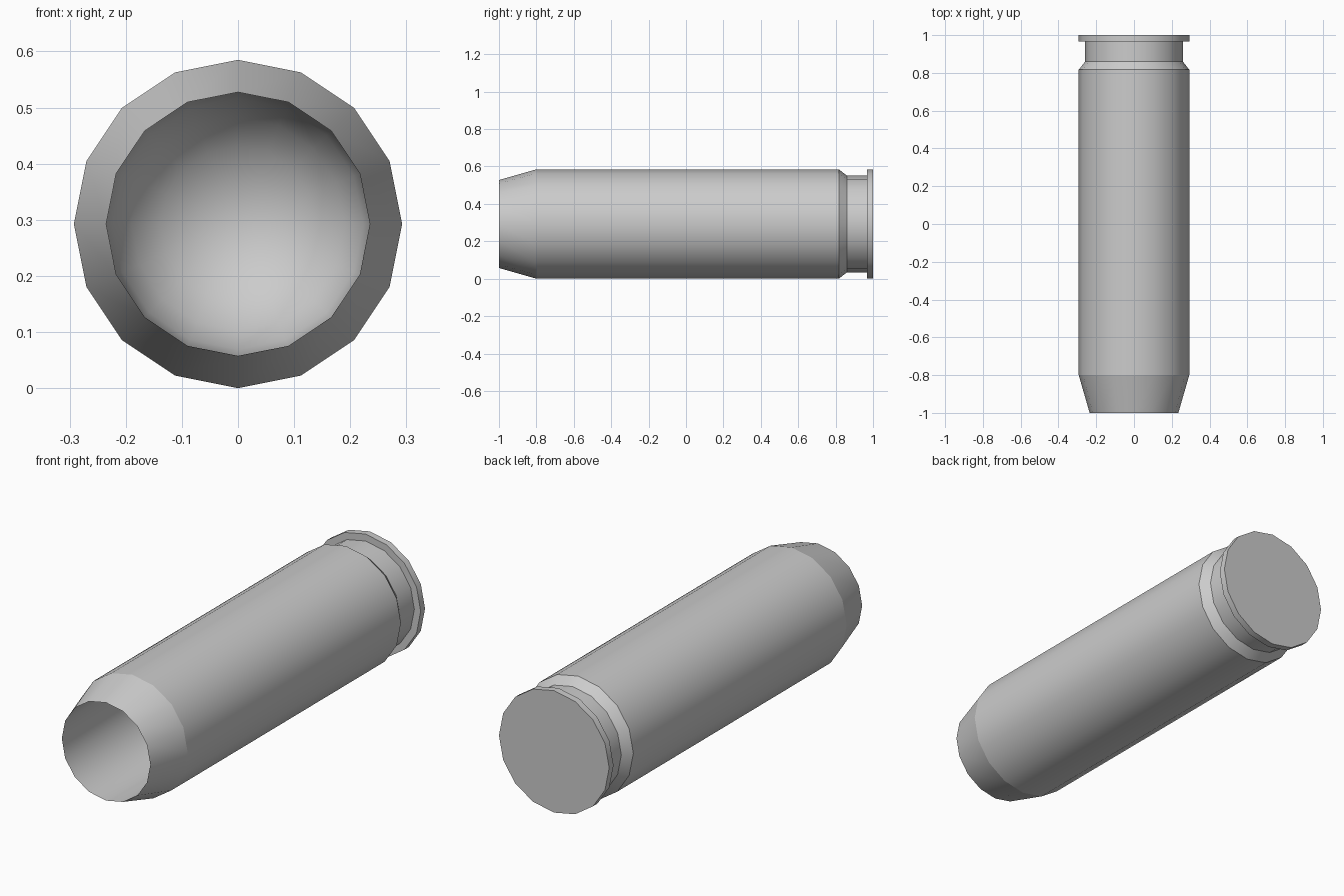
import bpy, bmesh, math

if "Cube" in bpy.data.objects:
    bpy.data.objects.remove(bpy.data.objects["Cube"])

SIDES = 16
R = 0.2925          # outer radius, also the height of the axis


def lathe(name, profile, sharp_rings, flip=False):
    """Spin (radius, y) points round the y axis; radius 0 closes the end."""
    bm = bmesh.new()
    rings = []
    for r, y in profile:
        if r == 0:
            rings.append([bm.verts.new((0, y, R))])
        else:
            rings.append([bm.verts.new((r * math.sin(2 * math.pi * i / SIDES), y,
                                        R + r * math.cos(2 * math.pi * i / SIDES)))
                          for i in range(SIDES)])
    for a, b in zip(rings, rings[1:]):
        for i in range(SIDES):
            j = (i + 1) % SIDES
            if len(b) == 1:
                face = bm.faces.new((a[i], a[j], b[0]))
            else:
                face = bm.faces.new((a[i], a[j], b[j], b[i]))
            face.smooth = True
            face.normal_update()
            # point walls outward, or toward the axis for the cavity
            c = face.calc_center_median()
            n = face.normal
            radial = n.x * c.x + n.z * (c.z - R)
            facing = radial if abs(radial) > 1e-5 else n.y * (c.y - 0.9)
            if (facing < 0) != flip:
                face.normal_flip()
    for k in sharp_rings:
        for i in range(SIDES):
            e = bm.edges.get((rings[k][i], rings[k][(i + 1) % SIDES]))
            if e:
                e.smooth = False
    mesh = bpy.data.meshes.new(name)
    bm.to_mesh(mesh)
    bm.free()
    obj = bpy.data.objects.new(name, mesh)
    bpy.context.collection.objects.link(obj)
    return obj


# outer shell: tapered mouth, body, shoulder, groove, rim and flat base
lathe("casing_shell",
      [(0.235, -1), (R, -0.8), (R, 0.817), (0.259, 0.86),
       (0.259, 0.967), (R, 0.967), (R, 1), (0, 1)],
      range(7))

# hollow inside: straight bore with a rounded closed end
bore, start, steps = 0.235, 0.55, 5
end = [(bore * math.cos(math.pi / 2 * k / steps),
        start + bore * math.sin(math.pi / 2 * k / steps)) for k in range(steps)]
lathe("casing_bore", [(bore, -1)] + end + [(0, start + bore)], [], flip=True)
